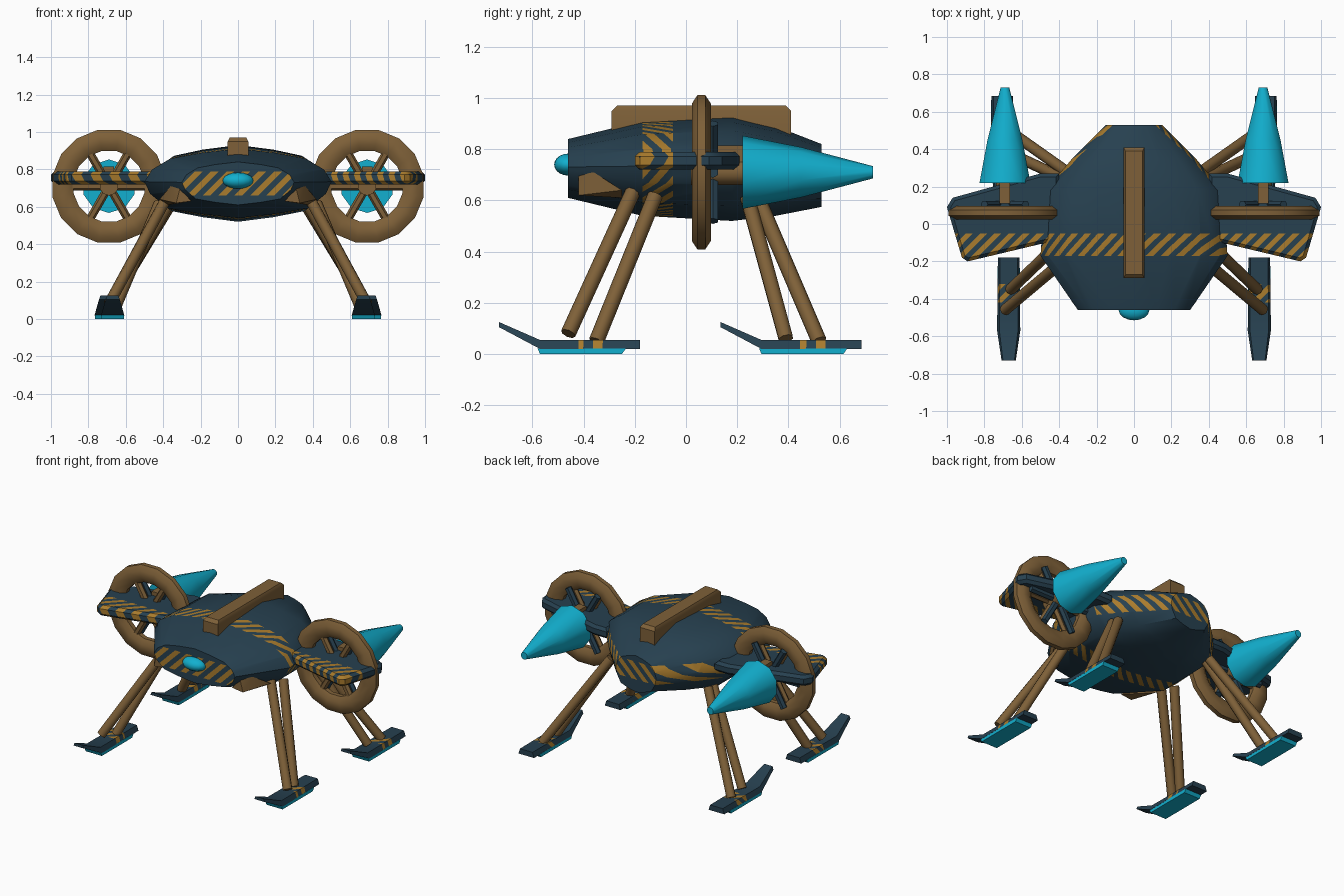
import bpy, bmesh, math
from mathutils import Vector, Matrix

cube = bpy.data.objects.get("Cube")
if cube:
    bpy.data.objects.remove(cube, do_unlink=True)


def material(name, rgb):
    m = bpy.data.materials.new(name)
    m.use_nodes = True
    m.diffuse_color = (*rgb, 1)
    m.node_tree.nodes["Principled BSDF"].inputs["Base Color"].default_value = (*rgb, 1)
    return m


NAVY = material("dark_navy", (0.02, 0.052, 0.08))
BROWN = material("bronze_brown", (0.21, 0.118, 0.04))
CYAN = material("bright_cyan", (0.006, 0.43, 0.62))
GOLD = material("stripe_gold", (0.40, 0.20, 0.026))


def finish(name, bm, *mats, angle=35):
    bmesh.ops.recalc_face_normals(bm, faces=bm.faces)
    me = bpy.data.meshes.new(name)
    bm.to_mesh(me)
    bm.free()
    for m in mats:
        me.materials.append(m)
    ob = bpy.data.objects.new(name, me)
    bpy.context.collection.objects.link(ob)
    bpy.ops.object.select_all(action='DESELECT')
    ob.select_set(True)
    bpy.context.view_layer.objects.active = ob
    bpy.ops.object.shade_smooth_by_angle(angle=math.radians(angle))
    return ob


def loft(rings):
    """Skin closed rings of points and cap both ends."""
    bm = bmesh.new()
    loops = [[bm.verts.new(p) for p in r] for r in rings]
    n = len(loops[0])
    for a, b in zip(loops, loops[1:]):
        for i in range(n):
            bm.faces.new((a[i], a[(i + 1) % n], b[(i + 1) % n], b[i]))
    bm.faces.new(loops[0])
    bm.faces.new(loops[-1])
    bmesh.ops.recalc_face_normals(bm, faces=bm.faces)
    return bm


def hull(pts):
    bm = bmesh.new()
    for p in pts:
        bm.verts.new(p)
    bmesh.ops.convex_hull(bm, input=bm.verts)
    bmesh.ops.dissolve_limit(bm, angle_limit=0.02, verts=bm.verts, edges=bm.edges)
    return bm


def cut(bm, faces, co, no):
    geom = set(faces)
    for f in faces:
        geom.update(f.edges)
        geom.update(f.verts)
    bmesh.ops.bisect_plane(bm, geom=list(geom), plane_co=co, plane_no=no, dist=1e-5)


def stripes(bm, band, lo, hi, diag, period, keep=lambda f: True):
    """Cut a band of slanted hazard stripes and colour every other one."""
    band, diag = Vector(band), Vector(diag)
    for v in (lo, hi):
        cut(bm, [f for f in bm.faces if keep(f)], band * v, band)

    def inside():
        return [f for f in bm.faces
                if keep(f) and lo < f.calc_center_median().dot(band) < hi]
    vals = [v.co.dot(diag) for f in inside() for v in f.verts]
    half = period / 2
    for k in range(math.floor(min(vals) / half), math.ceil(max(vals) / half) + 1):
        cut(bm, inside(), diag * (k * half / diag.length_squared), diag)
    for f in inside():
        if math.floor(f.calc_center_median().dot(diag) / half) % 2 == 0:
            f.material_index = 1


def rod(name, a, b, r, mat, sides=8):
    a, b = Vector(a), Vector(b)
    bm = bmesh.new()
    rot = (b - a).to_track_quat('Z', 'Y').to_matrix().to_4x4()
    bmesh.ops.create_cone(bm, cap_ends=True, segments=sides, radius1=r, radius2=r,
                          depth=(b - a).length,
                          matrix=Matrix.Translation((a + b) / 2) @ rot)
    return finish(name, bm, mat, angle=50)


# Hull: lofted faceted sections along y
half = [(0, 1), (0.4, 0.88), (0.72, 0.72), (0.92, 0.4), (1, 0.05),
        (0.94, -0.3), (0.75, -0.72), (0.4, -0.88), (0, -1)]
section = half + [(-x, z) for x, z in half[-2:0:-1]]
stations = [(-0.46, 0.30, 0.84, 0.61), (-0.17, 0.50, 0.91, 0.54),
            (0.18, 0.475, 0.93, 0.52), (0.35, 0.33, 0.89, 0.54),
            (0.53, 0.15, 0.82, 0.575)]
bm = loft([[(x * w, y, (t + b) / 2 + z * (t - b) / 2) for x, z in section]
           for y, w, t, b in stations])
stripes(bm, (0, 1, 0), -0.17, -0.05, (1, -1, 0.5), 0.076,
        lambda f: abs(f.normal.y) < 0.5)
stripes(bm, (0, 0, 1), 0.66, 0.79, (1, 0, -1), 0.085, lambda f: f.normal.y < -0.95)
stripes(bm, (0, 0, 1), 0.66, 0.78, (1, -0.5, -1), 0.085, lambda f: f.normal.y > 0.5)
finish("hull", bm, NAVY, GOLD, angle=38)

# Spine bar with chamfered ends
finish("spine_bar", hull([(sx * x, y, z) for sx in (1, -1) for x, y, z in
       [(0.055, -0.29, 0.86), (0.055, -0.29, 0.95), (0.045, -0.27, 0.97),
        (0.045, 0.39, 0.97), (0.055, 0.41, 0.95), (0.055, 0.41, 0.82)]]), BROWN)

# Nose light
bm = bmesh.new()
bmesh.ops.create_uvsphere(bm, u_segments=16, v_segments=10, radius=1,
                          matrix=Matrix.Translation((0, -0.46, 0.74))
                          @ Matrix.Diagonal((0.082, 0.055, 0.043, 1)))
finish("nose_light", bm, CYAN, angle=60)

for s, side in ((1, "left"), (-1, "right")):
    # Wing plate with a striped leading band
    outline = [(0.40, -0.09), (0.47, -0.10), (0.89, -0.20), (0.92, -0.18),
               (1.0, 0.09), (0.97, 0.14), (0.50, 0.27), (0.40, 0.27)]
    bm = loft([[(s * x, y, z) for x, y in outline] for z in (0.72, 0.79)])
    bmesh.ops.bevel(bm, geom=[e for e in bm.edges if abs(e.verts[0].co.z - e.verts[1].co.z) < 0.01],
                    offset=0.018, segments=1, affect='EDGES')
    stripes(bm, (0, 1, 0), -0.25, -0.05, (1, -1, 0.4), 0.076)
    finish(side + "_wing", bm, NAVY, GOLD)

    # Engine ring
    cx, cz = s * 0.69, 0.71
    rings = []
    for i in range(16):
        a = math.tau * (i + 0.5) / 16
        rings.append([(cx + math.cos(a) * (0.25 + 0.062 * math.cos(b)),
                       0.06 + 0.04 * math.sin(b),
                       cz + math.sin(a) * (0.25 + 0.062 * math.cos(b)))
                      for b in [math.tau * (j + 0.5) / 8 for j in range(8)]])
    bm = loft(rings + rings[:1])
    bmesh.ops.delete(bm, geom=[f for f in bm.faces if len(f.verts) > 4], context='FACES')
    bmesh.ops.remove_doubles(bm, verts=bm.verts, dist=1e-4)
    finish(side + "_engine_ring", bm, BROWN, angle=50)

    # Spokes: brown in front, dark bars behind
    for k in range(3):
        a = math.pi * k / 3
        dx, dz = 0.22 * math.cos(a), 0.22 * math.sin(a)
        for y, mat, tag in ((0.06, BROWN, "front"), (0.105, NAVY, "back")):
            rod(f"{side}_{tag}_spoke_{k + 1}", (cx - dx, y, cz - dz),
                (cx + dx, y, cz + dz), 0.022, mat, 6)

    # Hub and pylon joining ring to thruster
    rod(side + "_hub", (cx, 0.02, cz), (cx, 0.24, cz), 0.05, BROWN, 10)
    finish(side + "_pylon", hull([(cx + x, y, z) for x in (-0.028, 0.028)
           for y in (0.11, 0.24) for z in (0.72, 0.815)]), BROWN)

    # Thruster cone
    finish(side + "_thruster", loft(
        [[(cx + r * math.cos(b), y, cz + r * math.sin(b))
          for b in [math.tau * (j + 0.5) / 10 for j in range(10)]]
         for y, r in ((0.22, 0.143), (0.45, 0.098), (0.73, 0.024))]), CYAN, angle=50)

    # Brown cheek wedge low on the front corner
    finish(side + "_cheek", hull([(s * x, y, z) for x, y, z in
           [(0.25, -0.42, 0.63), (0.31, -0.42, 0.70), (0.36, -0.36, 0.71),
            (0.42, -0.25, 0.64), (0.37, -0.25, 0.61), (0.33, -0.42, 0.62)]]), BROWN)

    # Skis with striped middles, cyan soles and paired struts
    for end, sx, oy, struts in (
            ("front", 0.67, 0, [((0.38, -0.20, 0.65), (0.69, -0.46, 0.08)),
                                ((0.42, -0.12, 0.62), (0.66, -0.35, 0.05))]),
            ("rear", 0.705, 0.865, [((0.37, 0.24, 0.61), (0.69, 0.39, 0.06)),
                                    ((0.36, 0.28, 0.61), (0.70, 0.52, 0.05))])):
        x0 = s * sx
        bm = loft([[(x0 - w * 0.8, y + oy, t), (x0 + w * 0.8, y + oy, t),
                    (x0 + w, y + oy, b), (x0 - w, y + oy, b)]
                   for y, w, t, b in ((-0.73, 0.038, 0.125, 0.105),
                                      (-0.57, 0.062, 0.055, 0.02),
                                      (-0.18, 0.058, 0.055, 0.02))])
        stripes(bm, (0, 1, 0), oy - 0.42, oy - 0.32, (1, -1, 0.4), 0.076)
        finish(f"{side}_{end}_ski", bm, NAVY, GOLD)
        finish(f"{side}_{end}_sole", hull([(x0 + x, y + oy, z) for x in (-0.06, 0.06)
               for y, z in ((-0.58, 0.022), (-0.57, 0), (-0.25, 0), (-0.235, 0.022))]), CYAN)
        for i, (a, b) in enumerate(struts):
            rod(f"{side}_{end}_strut_{i + 1}", (s * a[0], a[1], a[2]),
                (s * b[0], b[1], b[2]), 0.03, BROWN)
